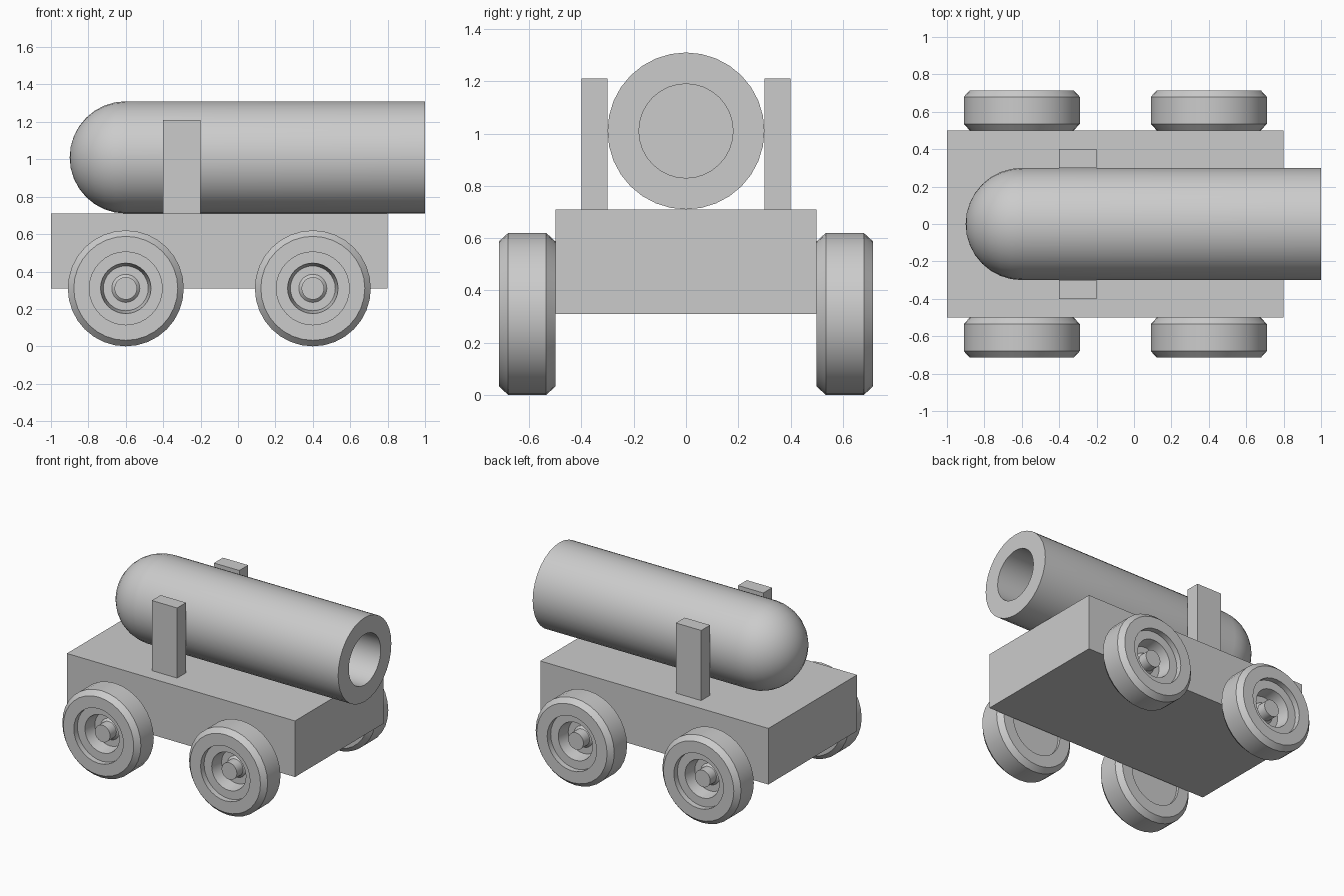
import bpy, bmesh, math
from mathutils import Vector

if "Cube" in bpy.data.objects:
    bpy.data.objects.remove(bpy.data.objects["Cube"])

SIDES = 32


def finish(name, bm, location=(0, 0, 0)):
    bmesh.ops.recalc_face_normals(bm, faces=bm.faces)
    mesh = bpy.data.meshes.new(name)
    bm.to_mesh(mesh)
    bm.free()
    obj = bpy.data.objects.new(name, mesh)
    obj.location = location
    bpy.context.collection.objects.link(obj)
    return obj


def box(name, low, high):
    low, high = Vector(low), Vector(high)
    bm = bmesh.new()
    bmesh.ops.create_cube(bm, size=1)
    bmesh.ops.scale(bm, vec=high - low, verts=bm.verts)
    return finish(name, bm, (low + high) / 2)


def lathe(name, profile, axis, location):
    """Revolve (distance along axis, radius) points around the axis."""
    axis = Vector(axis)
    bm = bmesh.new()
    verts = [bm.verts.new(axis * d + Vector((0, 0, r))) for d, r in profile]
    edges = [bm.edges.new(pair) for pair in zip(verts, verts[1:])]
    bmesh.ops.spin(bm, geom=verts + edges, cent=(0, 0, 0), axis=axis,
                   angle=math.tau, steps=SIDES, use_duplicate=False)
    bmesh.ops.remove_doubles(bm, verts=bm.verts, dist=1e-4)
    obj = finish(name, bm, location)
    bpy.ops.object.select_all(action='DESELECT')
    obj.select_set(True)
    bpy.context.view_layer.objects.active = obj
    bpy.ops.object.shade_smooth_by_angle(angle=math.radians(30))
    return obj


# Carriage bed
box("carriage_bed", (-1, -0.5, 0.31), (0.8, 0.5, 0.71))

# Barrel: domed breech, straight tube, blind bore
dome = [(-0.6 - 0.3 * math.cos(a), 0.3 * math.sin(a))
        for a in (math.pi / 2 * i / 8 for i in range(9))]
lathe("barrel", dome + [(1, 0.3), (1, 0.18), (-0.5, 0.18), (-0.5, 0)],
      (1, 0, 0), (0, 0, 1.01))

# Wheel section: inner face, chamfered tyre, stepped rim, recessed hub
wheel = [(0.02, 0), (0.02, 0.195), (0, 0.195), (0, 0.278), (0.035, 0.31),
         (0.18, 0.31), (0.215, 0.278), (0.215, 0.195), (0.175, 0.195),
         (0.175, 0.135), (0.085, 0.12), (0.085, 0.075), (0.10, 0.06),
         (0.17, 0.06), (0.17, 0)]

for side, label in ((-1, "front"), (1, "back")):
    # Barrel support posts
    box(f"{label}_support_post", (-0.4, side * 0.35 - 0.05, 0.71),
        (-0.2, side * 0.35 + 0.05, 1.21))
    # Wheels
    for x, end in ((-0.6, "left"), (0.4, "right")):
        lathe(f"{label}_{end}_wheel", wheel, (0, side, 0), (x, side * 0.5, 0.31))
